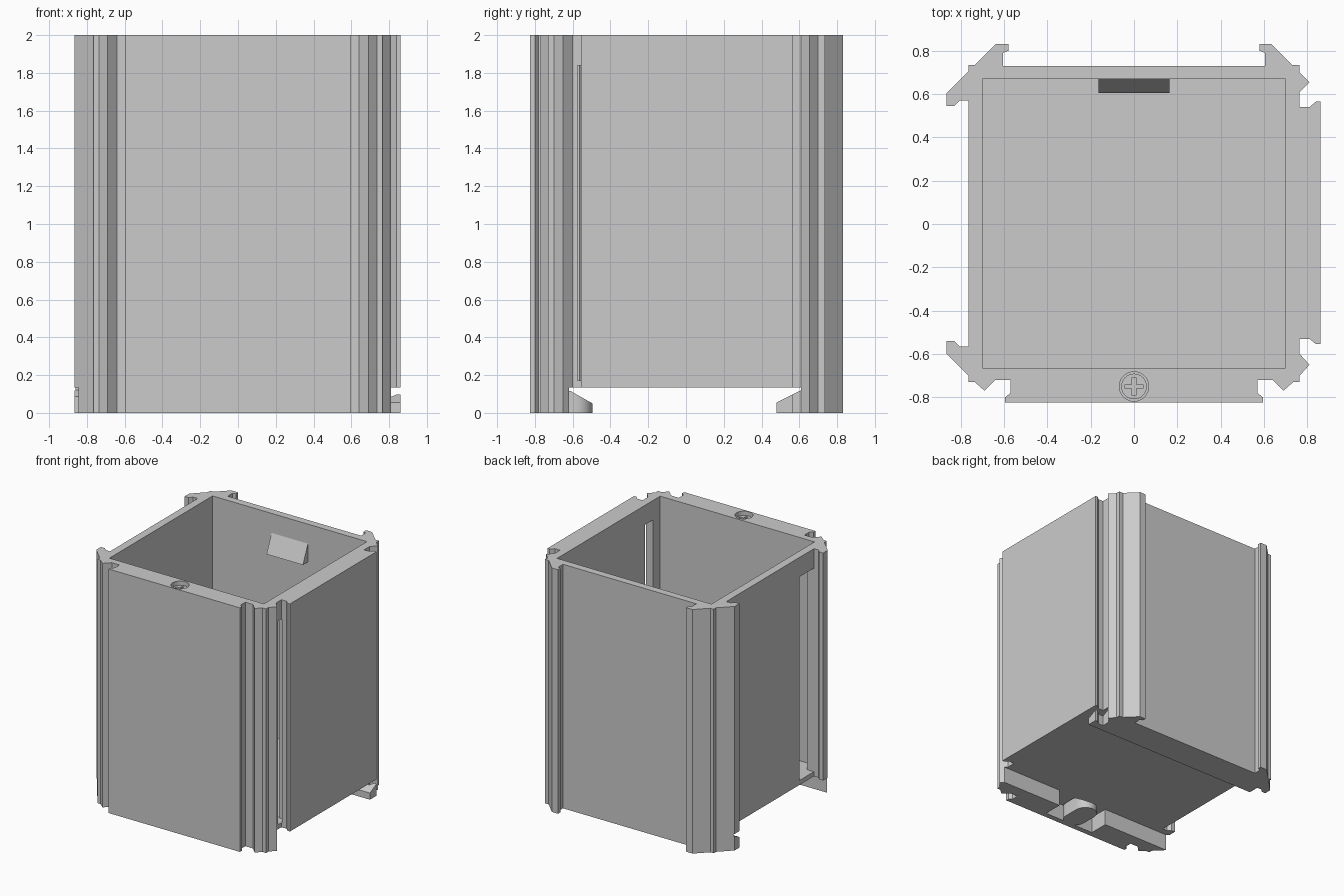
import bpy
import bmesh
import math

cube = bpy.data.objects.get("Cube")
if cube:
    bpy.data.objects.remove(cube, do_unlink=True)

grey = bpy.data.materials.new("plain_grey")
grey.use_nodes = True
grey.diffuse_color = (0.6, 0.6, 0.6, 1)
grey.node_tree.nodes["Principled BSDF"].inputs["Base Color"].default_value = (0.6, 0.6, 0.6, 1)


def prism(name, points, low, high, axis="Z"):
    """Extrude a closed outline along Z (points are x, y) or X (points are y, z)."""
    def place(u, v, w):
        return (u, v, w) if axis == "Z" else (w, u, v)
    bm = bmesh.new()
    base = bm.faces.new([bm.verts.new(place(u, v, low)) for u, v in points])
    grown = bmesh.ops.extrude_face_region(bm, geom=[base])["geom"]
    shift = place(0, 0, high - low)
    bmesh.ops.translate(bm, vec=shift, verts=[g for g in grown if isinstance(g, bmesh.types.BMVert)])
    bmesh.ops.recalc_face_normals(bm, faces=bm.faces)
    mesh = bpy.data.meshes.new(name)
    bm.to_mesh(mesh)
    bm.free()
    mesh.materials.append(grey)
    obj = bpy.data.objects.new(name, mesh)
    bpy.context.collection.objects.link(obj)
    return obj


def rect(x0, x1, y0, y1):
    return [(x0, y0), (x1, y0), (x1, y1), (x0, y1)]


def circle(x, y, r, start=0, sweep=360, count=32):
    return [(x + r * math.cos(math.radians(start + sweep * i / count)),
             y + r * math.sin(math.radians(start + sweep * i / count))) for i in range(count)]


def cut(target, cutter, operation="DIFFERENCE"):
    mod = target.modifiers.new("cut", "BOOLEAN")
    mod.object = cutter
    mod.operation = operation
    mod.solver = "EXACT"
    bpy.context.view_layer.objects.active = target
    bpy.ops.object.modifier_apply(modifier=mod.name)
    bpy.data.objects.remove(cutter, do_unlink=True)


# Housing outline, corner by corner
back_left = [(-.605, .73), (-.605, .79), (-.58, .8), (-.58, .83), (-.64, .83), (-.735, .735),
             (-.765, .735), (-.765, .705), (-.865, .605), (-.865, .545), (-.83, .545),
             (-.805, .57), (-.765, .57)]
front_left = [(-.765, -.565), (-.805, -.565), (-.83, -.54), (-.865, -.54), (-.865, -.6),
              (-.765, -.7), (-.765, -.73), (-.735, -.73), (-.69, -.77), (-.64, -.72)]
front_plate_end = [(-.57, -.72), (-.57, -.78), (-.595, -.8), (-.595, -.825)]
front_right = [(.64, -.72), (.69, -.77), (.735, -.73), (.765, -.73), (.765, -.7),
               (.81, -.65), (.765, -.6)]
side_plate = [(.765, -.53), (.81, -.53), (.84, -.555), (.86, -.555),
              (.86, .565), (.84, .565), (.81, .54), (.765, .54)]
back_right = [(.765, .61), (.81, .655), (.765, .7), (.765, .735), (.73, .735), (.635, .83),
              (.58, .83), (.58, .8), (.605, .79), (.605, .73)]
mirrored_end = [(-x, y) for x, y in reversed(front_plate_end)]
outline = back_left + front_left + front_plate_end + mirrored_end + front_right + side_plate + back_right
housing = prism("housing", outline, 0, 2)

# Open cavity
cut(housing, prism("cavity", rect(-.7, .7, -.665, .67), .17, 2.2))

# Rail channel under the floor, with an undercut back lip
channel = [(-.62, -.1), (.48, -.1), (.48, .055), (.61, .12), (.61, .135), (-.62, .135)]
cut(housing, prism("rail_channel", channel, -1, 1, "X"))

# Latch recess, side wall slots and screw hole
cut(housing, prism("latch_recess", rect(-.23, .23, -.78, -.6), -.1, .135))
cut(housing, prism("left_slot", rect(.68, .768, -.575, -.47), .172, 1.84))
cut(housing, prism("right_slot", rect(-.8, -.68, -.564, -.38), .172, 1.84))
cut(housing, prism("screw_hole", circle(0, -.75, .068), 1.88, 2.1))

# Rotating rail latch with a sloped, rounded tip
tip = circle(0, -.585, .09, 0, 180, 16) + [(-.09, -.585)]
heel = circle(0, -.71, .09, 180, 180, 16) + [(.09, -.71)]
latch = prism("rail_latch", tip + heel, 0, .115)
slope = [(-.9, -.1), (-.4, -.1), (-.495, .05), (-.61, .115), (-.61, .2), (-.9, .2)]
cut(latch, prism("latch_slope", slope, -1, 1, "X"), "INTERSECT")
prism("latch_pivot", circle(0, -.71, .06), .1, .15)

# Screw head with a cross slot
screw = prism("screw_head", circle(0, -.75, .059), 1.87, 1.97)
cut(screw, prism("cross_slot_a", rect(-.042, .042, -.76, -.74), 1.94, 2.1))
cut(screw, prism("cross_slot_b", rect(-.01, .01, -.792, -.708), 1.94, 2.1))

# Wedge catch on the inside of the back wall
prism("inner_catch", [(.675, 1.69), (.605, 1.69), (.67, 1.84), (.675, 1.84)], -.165, .165, "X")

# Smooth shading on the round parts only
for name in ("rail_latch", "latch_pivot", "screw_head"):
    bpy.ops.object.select_all(action="DESELECT")
    obj = bpy.data.objects[name]
    obj.select_set(True)
    bpy.context.view_layer.objects.active = obj
    bpy.ops.object.shade_smooth_by_angle(angle=math.radians(30))
